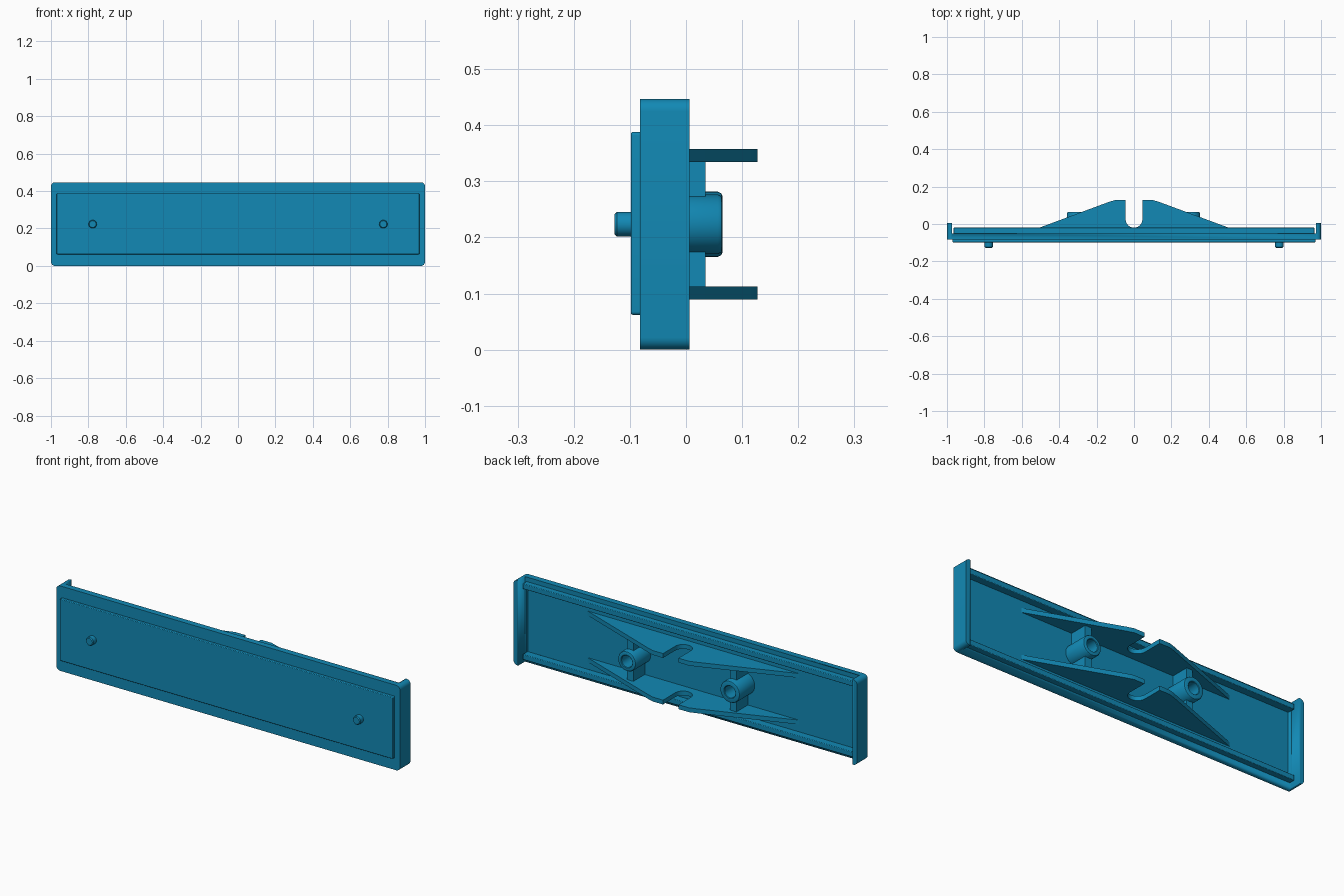
import bpy, bmesh, math

if "Cube" in bpy.data.objects:
    bpy.data.objects.remove(bpy.data.objects["Cube"])

MID = 0.2235  # height of the long centre line

mat = bpy.data.materials.new("blue_plastic")
mat.diffuse_color = (0.006, 0.25, 0.46, 1)
mat.use_nodes = True
mat.node_tree.nodes["Principled BSDF"].inputs["Base Color"].default_value = mat.diffuse_color


def finish(name, bm, bevel=0.0):
    bmesh.ops.recalc_face_normals(bm, faces=bm.faces)
    me = bpy.data.meshes.new(name)
    bm.to_mesh(me)
    bm.free()
    ob = bpy.data.objects.new(name, me)
    bpy.context.collection.objects.link(ob)
    me.materials.append(mat)
    bpy.context.view_layer.objects.active = ob
    ob.select_set(True)
    bpy.ops.object.shade_smooth_by_angle(angle=math.radians(35))
    ob.select_set(False)
    if bevel:
        m = ob.modifiers.new("bevel", 'BEVEL')
        m.width, m.segments, m.limit_method = bevel, 2, 'ANGLE'
    return ob


def prism(name, pts, axis, lo, hi, bevel=0.0):
    """Extrude a profile: (x, z) pairs along y, or (x, y) pairs along z."""
    bm = bmesh.new()
    rings = []
    for d in (lo, hi):
        rings.append([bm.verts.new((a, d, b) if axis == 'y' else (a, b, d)) for a, b in pts])
    bm.faces.new(rings[0])
    bm.faces.new(rings[1])
    n = len(pts)
    for i in range(n):
        j = (i + 1) % n
        bm.faces.new((rings[0][i], rings[0][j], rings[1][j], rings[1][i]))
    return finish(name, bm, bevel)


def rect(x0, x1, z0, z1, r=0.0):
    if not r:
        return [(x0, z0), (x1, z0), (x1, z1), (x0, z1)]
    pts = []
    for cx, cz, a0 in ((x1 - r, z0 + r, -90), (x1 - r, z1 - r, 0),
                       (x0 + r, z1 - r, 90), (x0 + r, z0 + r, 180)):
        for k in range(7):
            a = math.radians(a0 + 15 * k)
            pts.append((cx + r * math.cos(a), cz + r * math.sin(a)))
    return pts


def lathe(name, profile, x, z, n=40):
    """Revolve (radius, y) points about a y-parallel axis."""
    bm = bmesh.new()
    rings = [[bm.verts.new((x + r * math.cos(2 * math.pi * i / n), y,
                            z + r * math.sin(2 * math.pi * i / n))) for i in range(n)]
             for r, y in profile]
    for a, b in zip(rings, rings[1:]):
        for i in range(n):
            j = (i + 1) % n
            bm.faces.new((a[i], a[j], b[j], b[i]))
    bm.faces.new(rings[0])
    bm.faces.new(rings[-1])
    return finish(name, bm)


# Shell: rounded slab, long sides cut low and the back hollowed out
shell = prism("shell", rect(-1, 1, 0, 0.447, 0.022), 'y', -0.082, 0.006)
for pts, y0 in ((rect(-0.972, 0.972, -0.1, 0.6), -0.05),
                (rect(-0.962, 0.962, 0.03, 0.417), -0.06)):
    cutter = prism("cutter", pts, 'y', y0, 0.1)
    cutter.hide_render = True
    mod = shell.modifiers.new("cut", 'BOOLEAN')
    mod.object, mod.operation, mod.solver = cutter, 'DIFFERENCE', 'EXACT'
    bpy.context.view_layer.objects.active = shell
    bpy.ops.object.modifier_apply(modifier=mod.name)
    bpy.data.objects.remove(cutter)

# Raised front panel
prism("front_panel", rect(-0.97, 0.97, 0.062, 0.388, 0.006), 'y', -0.098, -0.08, 0.003)

# Fin profile: two slopes with a round-bottomed slot in the middle
slot = [(0.045 * math.sin(math.radians(a)), 0.025 - 0.045 * math.cos(math.radians(a)))
        for a in range(-90, 91, 15)]
fin = ([(-0.62, -0.062), (-0.14, 0.116), (-0.105, 0.127), (-0.045, 0.127)] + slot
       + [(0.045, 0.127), (0.105, 0.127), (0.14, 0.116), (0.62, -0.062)])

for side, s in (("lower", -1), ("upper", 1)):
    def span(a, b):
        return sorted((MID + s * a, MID + s * b))
    # Inner rail along the long edge, and the fin
    z0, z1 = span(0.172, 0.2)
    prism(side + "_rail", rect(-0.965, 0.965, z0, z1), 'y', -0.062, -0.02, 0.003)
    z0, z1 = span(0.111, 0.134)
    prism(side + "_fin", fin, 'z', z0, z1)
    # Webs tying each boss to the fin
    z0, z1 = span(0.048, 0.115)
    for x in (-0.3, 0.3):
        prism(side + "_web", rect(x - 0.018, x + 0.018, z0, z1), 'y', -0.062, 0.035)

# Hollow bosses on the back, pins on the front
for side, x, r in (("left", -0.3, 0.058), ("right", 0.3, 0.053)):
    lathe(side + "_boss", [(r, -0.062), (r, 0.057), (r - 0.003, 0.063), (r - 0.008, 0.065),
                           (0.034, 0.065), (0.031, 0.062), (0.031, -0.03)], x, MID)
    lathe(side + "_pin", [(0.022, -0.09), (0.022, -0.123), (0.018, -0.127)],
          math.copysign(0.777, x), MID, 24)
